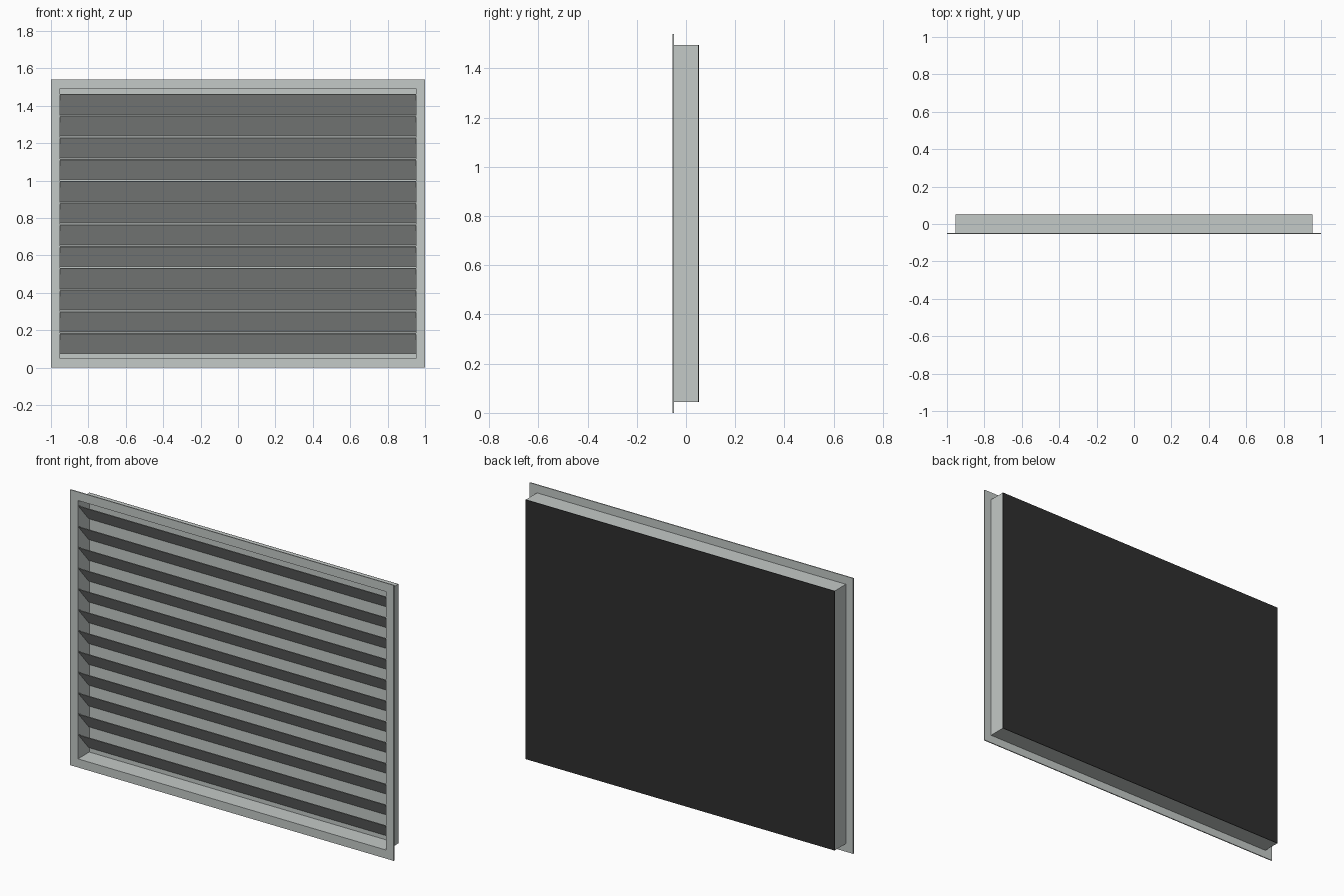
import bpy, bmesh

if "Cube" in bpy.data.objects:
    bpy.data.objects.remove(bpy.data.objects["Cube"])

# Main dimensions
HEIGHT = 1.54                       # outer flange height, width is 2
BOX_X, BOX_Z0, BOX_Z1 = 0.955, 0.045, 1.495
FRONT, BACK = -0.054, 0.052
WALL = 0.003
BLADES, TOP, PITCH, DROP = 12, 1.463, 0.1163, 0.109


def material(name, rgb):
    m = bpy.data.materials.new(name)
    m.diffuse_color = (*rgb, 1)
    m.use_nodes = True
    m.node_tree.nodes["Principled BSDF"].inputs["Base Color"].default_value = m.diffuse_color
    return m


grey = material("light grey metal", (0.55, 0.585, 0.57))
black = material("black backing", (0.028, 0.028, 0.028))


def finish(name, bm, mat):
    bmesh.ops.recalc_face_normals(bm, faces=bm.faces)
    me = bpy.data.meshes.new(name)
    bm.to_mesh(me)
    bm.free()
    me.materials.append(mat)
    ob = bpy.data.objects.new(name, me)
    bpy.context.collection.objects.link(ob)
    return ob


def box(name, x, y, z, mat):
    bm = bmesh.new()
    bmesh.ops.create_cube(bm, size=1)
    for v in bm.verts:
        v.co = [lo + (c + 0.5) * (hi - lo) for c, (lo, hi) in zip(v.co, (x, y, z))]
    return finish(name, bm, mat)


def ring(name, outer, inner, y0, y1, mat):
    """Rectangular tube; outer and inner are (half width, bottom, top)."""
    bm = bmesh.new()

    def loop(r, y):
        w, b, t = r
        return [bm.verts.new((x, y, z)) for x, z in ((-w, b), (w, b), (w, t), (-w, t))]

    loops = [loop(outer, y0), loop(outer, y1), loop(inner, y1), loop(inner, y0)]
    for a, b in zip(loops, loops[1:] + loops[:1]):
        for i in range(4):
            j = (i + 1) % 4
            bm.faces.new((a[i], a[j], b[j], b[i]))
    return finish(name, bm, mat)


# Flange and the sleeve behind it
opening = (BOX_X - WALL, BOX_Z0 + WALL, BOX_Z1 - WALL)
ring("front_flange", (1, 0, HEIGHT), opening, FRONT, FRONT + 0.006, grey)
ring("sleeve", (BOX_X, BOX_Z0, BOX_Z1), opening, FRONT + 0.006, BACK - 0.003, grey)

# Closed back: light lining inside, black sheet outside
box("back_lining", (-opening[0], opening[0]), (BACK - 0.006, BACK - 0.003),
    opening[1:], grey)
box("back_sheet", (-BOX_X, BOX_X), (BACK - 0.003, BACK), (BOX_Z0, BOX_Z1), black)

# Sloping blades, high at the front and low at the back
for i in range(BLADES):
    z = TOP - i * PITCH
    y0, y1, t = FRONT + 0.004, BACK - 0.007, 0.004
    profile = [(y0, z), (y0, z - t), (y1 - t, z - DROP), (y1, z - DROP)]
    bm = bmesh.new()
    ends = [[bm.verts.new((x, y, h)) for y, h in profile] for x in (-opening[0], opening[0])]
    bm.faces.new(ends[0])
    bm.faces.new(ends[1])
    for a in range(4):
        b = (a + 1) % 4
        bm.faces.new((ends[0][a], ends[0][b], ends[1][b], ends[1][a]))
    finish(f"blade_{i + 1}", bm, grey)
